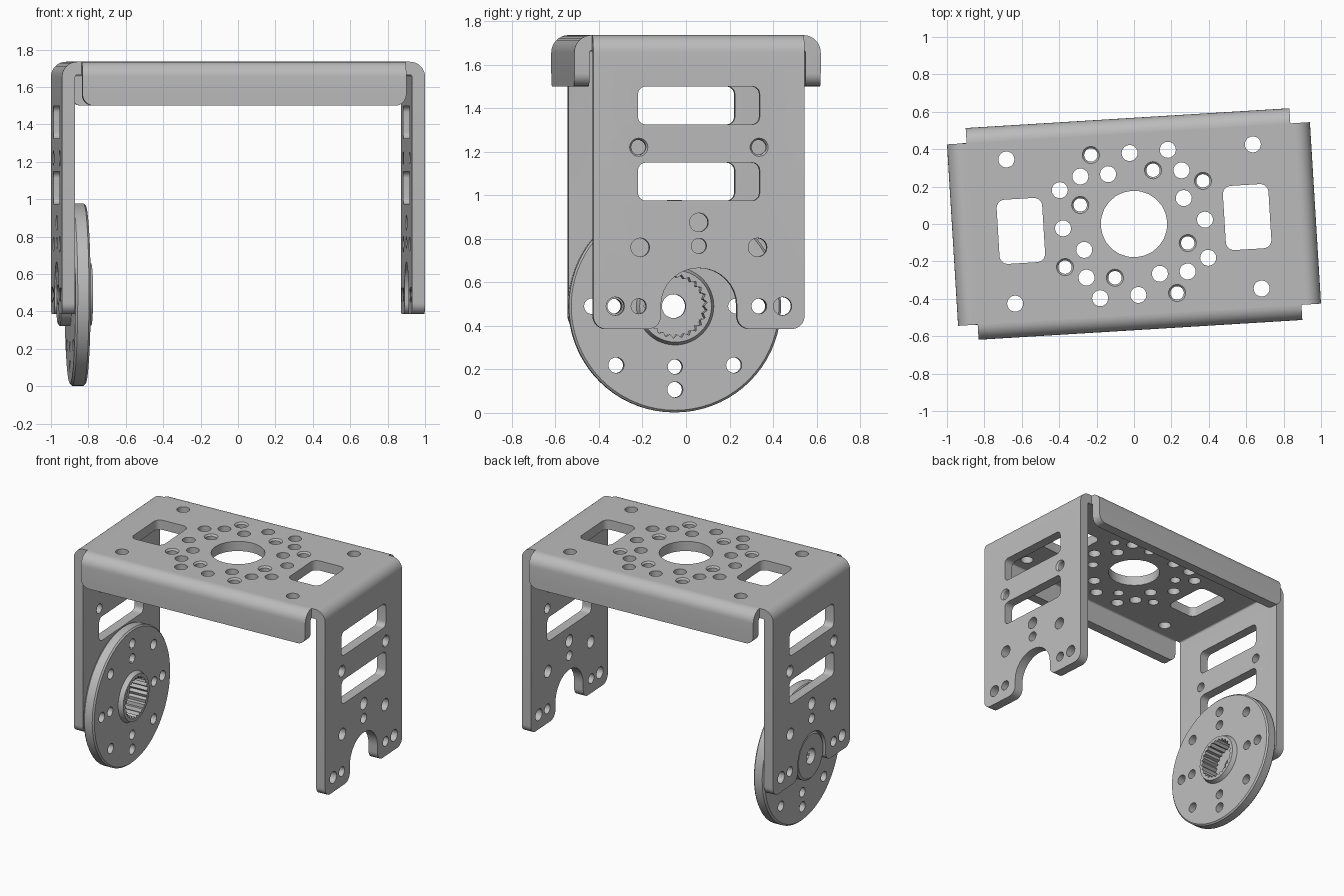
import bpy, bmesh
from math import sin, cos, pi, radians
from mathutils import Vector

if "Cube" in bpy.data.objects:
    bpy.data.objects.remove(bpy.data.objects["Cube"])

YAW = radians(3.5)                      # whole assembly is turned slightly about z
HALF_X, HALF_Y, TOP = 0.972, 0.567, 1.735
SHEET = 0.07
ARM_Y, FLANGE_X = 0.486, 0.867
SHAFT_Z = 0.49

metal = bpy.data.materials.new("grey_metal")
metal.use_nodes = True
GREY = (0.5, 0.5, 0.5, 1)
metal.diffuse_color = GREY
metal.node_tree.nodes["Principled BSDF"].inputs["Base Color"].default_value = GREY


def circle(u, v, r, n=20):
    return [(u + r * cos(2 * pi * i / n), v + r * sin(2 * pi * i / n)) for i in range(n)]


def rounded(corners, steps=8):
    """Outline from (u, v, radius) with square corners filleted."""
    out = []
    for i, (u, v, r) in enumerate(corners):
        p = Vector((u, v))
        if not r:
            out.append(p)
            continue
        a = (Vector(corners[i - 1][:2]) - p).normalized()
        b = (Vector(corners[(i + 1) % len(corners)][:2]) - p).normalized()
        c = p + r * (a + b)
        for k in range(steps + 1):
            t = pi / 2 * k / steps
            out.append(c - r * (b * cos(t) + a * sin(t)))
    return out


def box_outline(u, v, hu, hv, r):
    return rounded([(u - hu, v - hv, r), (u + hu, v - hv, r),
                    (u + hu, v + hv, r), (u - hu, v + hv, r)])


def loft(bm, axis, rings):
    """Closed solid through (position, outline) rings along an axis."""
    place = {"x": lambda t, u, v: (t, u, v),
             "y": lambda t, u, v: (u, t, v),
             "z": lambda t, u, v: (u, v, t)}[axis]
    loops = [[bm.verts.new(place(t, *p)) for p in outline] for t, outline in rings]
    for a, b in zip(loops, loops[1:]):
        for i in range(len(a)):
            bm.faces.new((a[i - 1], a[i], b[i], b[i - 1]))
    bm.faces.new(loops[0])
    bm.faces.new(loops[-1])


def prism(bm, axis, outline, lo, hi):
    loft(bm, axis, [(lo, outline), (hi, outline)])


def turned(bm, axis, u, v, stations, n=20):
    loft(bm, axis, [(t, circle(u, v, r, n)) for t, r in stations])


def make(name, bm):
    bmesh.ops.recalc_face_normals(bm, faces=bm.faces)
    mesh = bpy.data.meshes.new(name)
    bm.to_mesh(mesh)
    bm.free()
    mesh.materials.append(metal)
    ob = bpy.data.objects.new(name, mesh)
    bpy.context.collection.objects.link(ob)
    return ob


def combine(ob, other, operation):
    """Apply a boolean and discard the helper."""
    mod = ob.modifiers.new(operation, "BOOLEAN")
    mod.object, mod.operation, mod.solver = other, operation, "EXACT"
    bpy.context.view_layer.objects.active = ob
    bpy.ops.object.modifier_apply(modifier=mod.name)
    bpy.data.objects.remove(other)


def folded_sheet(name, axis, half, bottom, silhouette_axis, silhouette):
    """Inverted U of bent sheet, trimmed to a side silhouette."""
    inner = half - SHEET
    u_shape = rounded([(-half, bottom, 0), (-half, TOP, 0.08), (half, TOP, 0.08), (half, bottom, 0),
                       (inner, bottom, 0), (inner, TOP - SHEET, 0.012),
                       (-inner, TOP - SHEET, 0.012), (-inner, bottom, 0)])
    bm = bmesh.new()
    prism(bm, axis, u_shape, -1.1, 1.1)
    ob = make(name, bm)
    bm = bmesh.new()
    prism(bm, silhouette_axis, silhouette, -1.2, 1.2)
    combine(ob, make("trim", bm), "INTERSECT")
    return ob


# Bracket: two long arms with shaft notches, plus short stiffening flanges
arm_outline = rounded([(-ARM_Y, 0.385, 0.06), (-0.175, 0.385, 0.06), (-0.175, 0.665, 0.172),
                       (0.175, 0.665, 0.172), (0.175, 0.385, 0.06), (ARM_Y, 0.385, 0.06),
                       (ARM_Y, 1.8, 0), (-ARM_Y, 1.8, 0)])
flange_outline = rounded([(-FLANGE_X, 1.5, 0.06), (FLANGE_X, 1.5, 0.06),
                          (FLANGE_X, 1.8, 0), (-FLANGE_X, 1.8, 0)])
bracket = folded_sheet("bracket", "y", HALF_X, 0.2, "x", arm_outline)
flanges = folded_sheet("flanges", "x", HALF_Y, 1.3, "y", flange_outline)
combine(bracket, flanges, "UNION")

cut = bmesh.new()
# Top plate: shaft hole, windows, corner holes and the hole ring
prism(cut, "z", circle(0, 0, 0.178, 24), 1.55, 1.8)
for s in (-1, 1):
    prism(cut, "z", box_outline(s * 0.606, 0, 0.122, 0.172, 0.045), 1.55, 1.8)
    for t in (-1, 1):
        prism(cut, "z", circle(s * 0.66, t * 0.386, 0.043), 1.55, 1.8)
RING = [(0, 0.38, False), (45, 0.383, False), (62, 0.436, False),
        (24, 0.30, False), (28.5, 0.435, True), (67, 0.305, True)]
for quarter in range(4):
    for angle, dist, tapped in RING:
        a = radians(angle + 90 * quarter)
        u, v = dist * cos(a), dist * sin(a)
        if tapped:
            turned(cut, "z", u, v, [(1.55, 0.036), (TOP - 0.012, 0.036), (TOP, 0.046), (1.8, 0.046)])
        else:
            prism(cut, "z", circle(u, v, 0.043), 1.55, 1.8)

# Arms: slots and screw holes, cut through both at once
for z in (1.412, 1.062):
    prism(cut, "x", box_outline(0, z, 0.28, 0.087, 0.035), -1.2, 1.2)
prism(cut, "x", circle(0, 0.875, 0.043), -1.2, 1.2)
prism(cut, "x", circle(0, 0.767, 0.035), -1.2, 1.2)
for s in (-1, 1):
    prism(cut, "x", circle(s * 0.27, 0.76, 0.043), -1.2, 1.2)
    prism(cut, "x", circle(s * 0.385, SHAFT_Z, 0.042), -1.2, 1.2)
    prism(cut, "x", circle(s * 0.277, SHAFT_Z, 0.035), -1.2, 1.2)
    turned(cut, "x", s * 0.277, 1.22, [(-1.2, 0.042), (-HALF_X, 0.042), (-0.96, 0.034),
                                       (0.96, 0.034), (HALF_X, 0.042), (1.2, 0.042)])
combine(bracket, make("bracket_cutter", cut), "DIFFERENCE")

# Round horn on the right arm, with a hub on both faces
bm = bmesh.new()
turned(bm, "x", 0, SHAFT_Z, [(-0.965, 0.155), (-0.955, 0.168), (-0.90, 0.168), (-0.90, 0.476),
                             (-0.888, 0.488), (-0.828, 0.488), (-0.818, 0.478),
                             (-0.818, 0.178), (-0.786, 0.165)], 72)
horn = make("horn_disc", bm)

cut = bmesh.new()
for quarter in range(4):
    a = pi / 2 * quarter
    for turn, dist, r in ((0, 0.278, 0.034), (0, 0.383, 0.036), (pi / 4, 0.383, 0.036)):
        u, v = dist * cos(a + turn), dist * sin(a + turn)
        prism(cut, "x", circle(u, SHAFT_Z + v, r), -1.1, -0.7)
combine(horn, make("horn_cutter", cut), "DIFFERENCE")

# Toothed bore from the inside, and the screw hole behind it
TEETH = 25
bore = []
for i in range(TEETH * 2):
    a, r = pi * i / TEETH, (0.147 if i % 2 else 0.131)
    bore.append((r * cos(a), SHAFT_Z + r * sin(a)))
for outline, lo in ((bore, -0.92), (circle(0, SHAFT_Z, 0.055), -1.1)):
    cut = bmesh.new()
    prism(cut, "x", outline, lo, -0.7)
    combine(horn, make("bore_cutter", cut), "DIFFERENCE")

for ob in (bracket, horn):
    ob.rotation_euler.z = YAW
    bpy.ops.object.select_all(action="DESELECT")
    ob.select_set(True)
    bpy.context.view_layer.objects.active = ob
    bpy.ops.object.shade_smooth_by_angle(angle=radians(25))
